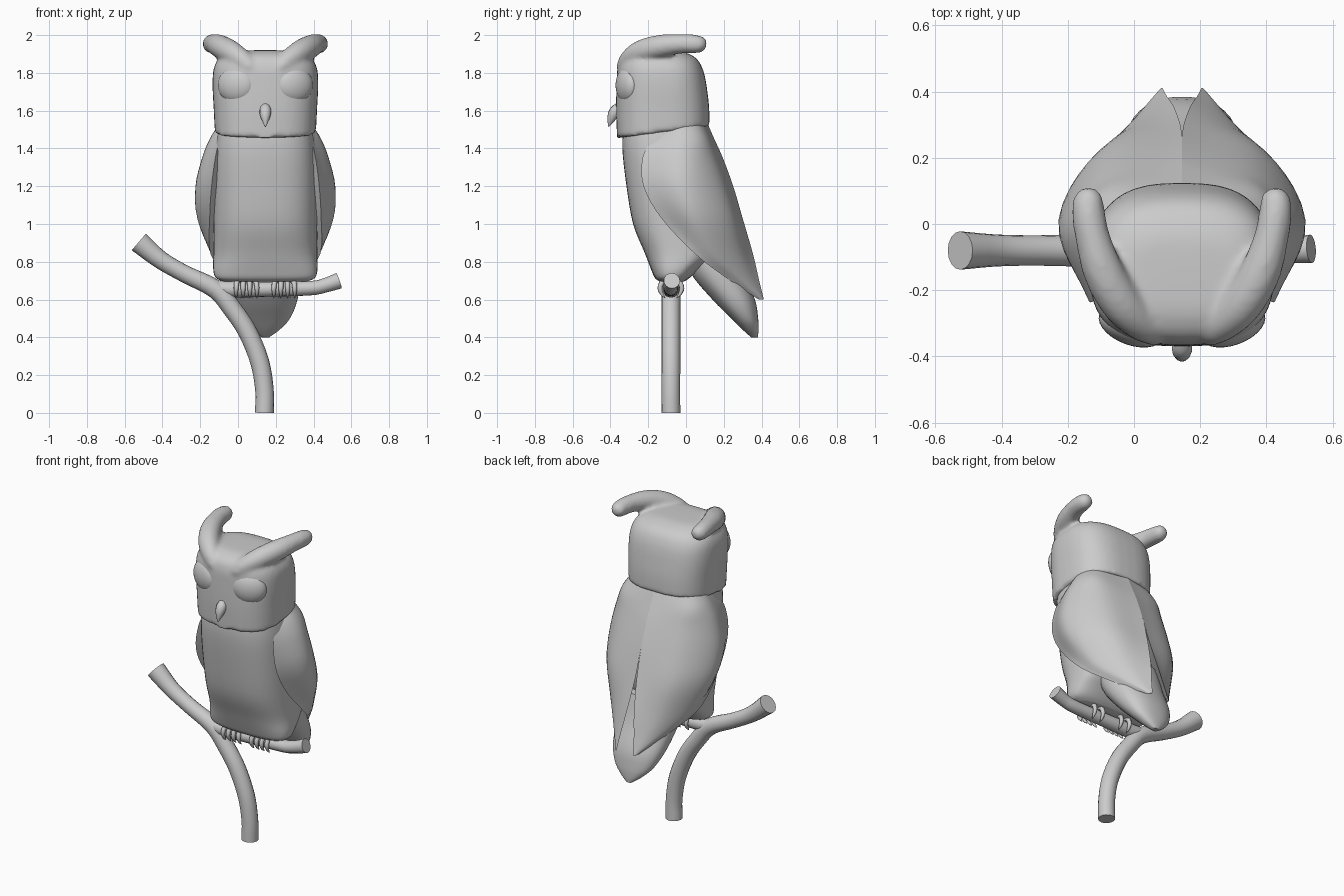
import bpy, bmesh, math
from mathutils import Vector, Matrix

if "Cube" in bpy.data.objects:
    bpy.data.objects.remove(bpy.data.objects["Cube"])

CX = 0.145   # the bird's own centre line


def spline(pts, n):
    """Catmull-Rom through tuples of any length, n steps per span."""
    pts = [Vector(p) for p in pts]
    out = []
    for i in range(len(pts) - 1):
        b, c = pts[i], pts[i + 1]
        a = pts[i - 1] if i else b * 2 - c
        d = pts[i + 2] if i + 2 < len(pts) else c * 2 - b
        for k in range(n):
            t = k / n
            out.append(0.5 * (2 * b + (c - a) * t + (2 * a - 5 * b + 4 * c - d) * t * t
                              + (3 * b - a - 3 * c + d) * t ** 3))
    return out + [pts[-1]]


def finish(bm, name, angle=50):
    bmesh.ops.recalc_face_normals(bm, faces=bm.faces)
    me = bpy.data.meshes.new(name)
    bm.to_mesh(me)
    bm.free()
    ob = bpy.data.objects.new(name, me)
    bpy.context.collection.objects.link(ob)
    bpy.ops.object.select_all(action='DESELECT')
    ob.select_set(True)
    bpy.context.view_layer.objects.active = ob
    bpy.ops.object.shade_smooth_by_angle(angle=math.radians(angle))
    return ob


def loft(bm, rings):
    """Skin closed rings of equal length and cap both ends."""
    vs = [[bm.verts.new(p) for p in r] for r in rings]
    n = len(vs[0])
    for a, b in zip(vs, vs[1:]):
        for i in range(n):
            bm.faces.new((a[i], a[(i + 1) % n], b[(i + 1) % n], b[i]))
    bm.faces.new(vs[0])
    bm.faces.new(vs[-1])


def oval_stack(bm, rows, n=2.6, steps=4, tilt=None):
    """Rows of (z, half width, front y, back y) become superellipse rings."""
    rings = []
    for row in spline([r + (0,) * (4 - len(r)) for r in rows], steps):
        z, w, f, b = row
        ring = []
        for k in range(40):
            a = math.tau * k / 40
            c, s = math.cos(a), math.sin(a)
            x = CX + w * math.copysign(abs(c) ** (2 / n), c)
            y = (f + b) / 2 + (b - f) / 2 * math.copysign(abs(s) ** (2 / n), s)
            ring.append((x, y, z + (tilt(y, z) if tilt else 0)))
        rings.append(ring)
    loft(bm, rings)


def tube(bm, pts, sides=16, steps=4):
    """Points of (x, y, z, radius)."""
    path = spline(pts, steps)
    rings, ref = [], None
    for i, p in enumerate(path):
        d = (path[min(i + 1, len(path) - 1)] - path[max(i - 1, 0)]).xyz.normalized()
        if ref is None:
            ref = d.orthogonal()
        ref = (ref - d * ref.dot(d)).normalized()
        v = d.cross(ref)
        rings.append([p.xyz + p.w * (ref * math.cos(math.tau * k / sides)
                      + v * math.sin(math.tau * k / sides)) for k in range(sides)])
    loft(bm, rings)


# branch: bent stem running to the upper left, and the perch
bm = bmesh.new()
tube(bm, [(.14, -.08, 0, .05), (.14, -.08, .12, .049), (.115, -.08, .27, .05), (.05, -.08, .43, .05),
          (-.03, -.08, .55, .05), (-.12, -.08, .655, .05), (-.28, -.08, .735, .046),
          (-.41, -.08, .81, .048), (-.525, -.08, .905, .058)])
finish(bm, "branch_stem")
bm = bmesh.new()
tube(bm, [(-.16, -.08, .675, .035), (-.06, -.08, .655, .043), (.15, -.08, .655, .04),
          (.38, -.08, .66, .038), (.46, -.08, .675, .038), (.535, -.075, .70, .043)])
finish(bm, "branch_perch")

# body
bm = bmesh.new()
oval_stack(bm, [(.695, .22, -.14, -.01), (.715, .262, -.165, .02), (.76, .276, -.185, .07), (.85, .275, -.22, .17),
                (1.0, .275, -.28, .22), (1.2, .275, -.315, .2), (1.4, .265, -.337, .14),
                (1.54, .24, -.33, .09)], 2.7)
finish(bm, "body")

# tail
bm = bmesh.new()
oval_stack(bm, [(.9, .19, .0, .25), (.75, .19, .02, .30), (.6, .17, .14, .365),
                (.5, .13, .24, .382), (.44, .075, .30, .384), (.4, .02, .345, .38)], 2.3)
finish(bm, "tail")

# wings: four (half width, y) points per level, front edge round to the back
wing = [(1.53, .19, -.13, .245, -.03, .19, .07, 0, .115),
        (1.45, .24, -.18, .295, -.02, .225, .105, 0, .15),
        (1.35, .265, -.23, .335, -.02, .23, .135, 0, .195),
        (1.2, .285, -.225, .37, -.01, .24, .18, 0, .25),
        (1.03, .295, -.13, .36, .05, .23, .235, .005, .30),
        (.84, .29, .05, .275, .16, .18, .28, .025, .355),
        (.71, .19, .22, .17, .285, .12, .34, .045, .385),
        (.6, .075, .385, .072, .40, .066, .408, .06, .412)]
for s, side in ((-1, "right"), (1, "left")):
    bm = bmesh.new()
    rings = []
    for r in spline(wing, 4):
        arc = spline([(r[i], r[i + 1], r[0]) for i in (1, 3, 5, 7)], 6)
        rings.append([(CX + s * p.x, p.y, p.z) for p in arc])
    loft(bm, rings)
    finish(bm, "wing_" + side)

# head with brow tufts, fused into one smooth surface
bm = bmesh.new()
oval_stack(bm, [(1.455, .268, -.365, .125), (1.6, .274, -.37, .122), (1.74, .28, -.368, .108),
                (1.83, .272, -.362, .085), (1.885, .235, -.335, .045), (1.915, .17, -.27, -.03),
                (1.92, .06, -.18, -.1)], 2.7,
           tilt=lambda y, z: .065 * (y + .36) / .48 * max(0, (1.7 - z) / .25))
for s in (-1, 1):
    tube(bm, [(CX + s * h, y, z, r) for h, y, z, r in
              [(.05, -.325, 1.79, .035), (.10, -.315, 1.85, .05), (.175, -.25, 1.905, .062),
               (.235, -.15, 1.938, .062), (.27, -.04, 1.953, .053), (.283, .04, 1.953, .05),
               (.282, .085, 1.95, .042), (.281, .108, 1.947, .02)]])
head = finish(bm, "head")
m = head.modifiers.new("fuse", 'REMESH')
m.mode, m.voxel_size, m.use_smooth_shade = 'VOXEL', .013, True
m = head.modifiers.new("soften", 'SMOOTH')
m.factor, m.iterations = .5, 6

# eyes
for s, side in ((-1, "right"), (1, "left")):
    bm = bmesh.new()
    bmesh.ops.create_uvsphere(bm, u_segments=28, v_segments=16, radius=1, matrix=(
        Matrix.Translation((CX + s * .152, -.308, 1.735)) @ Matrix.Rotation(s * .35, 4, 'Z')
        @ Matrix.Diagonal((.104, .058, .098, 1))))
    finish(bm, "eye_" + side)

# beak
bm = bmesh.new()
tube(bm, [(CX, -.345, 1.63, .02), (CX, -.372, 1.60, .031), (CX, -.392, 1.565, .025),
          (CX, -.41, 1.515, .003)], 12)
finish(bm, "beak")

# feet: short leg and toes curled round the perch
for s, side in ((-1, "right"), (1, "left")):
    bm = bmesh.new()
    fx = CX + s * .1
    tube(bm, [(fx, -.04, .82, .045), (fx, -.06, .75, .03), (fx, -.08, .70, .024)], 10)
    toes = [(o, -1) for o in (-.055, -.018, .018, .055)] + [(-.03, 1), (.03, 1)]
    for o, d in toes:
        tube(bm, [(fx + o * .5, -.08, .705, .014), (fx + o * .9, -.08 + d * .042, .695, .014),
                  (fx + o, -.08 + d * .058, .66, .013), (fx + o, -.08 + d * .048, .63, .009),
                  (fx + o, -.08 + d * .03, .608, .002)], 8, 3)
    finish(bm, "foot_" + side)
